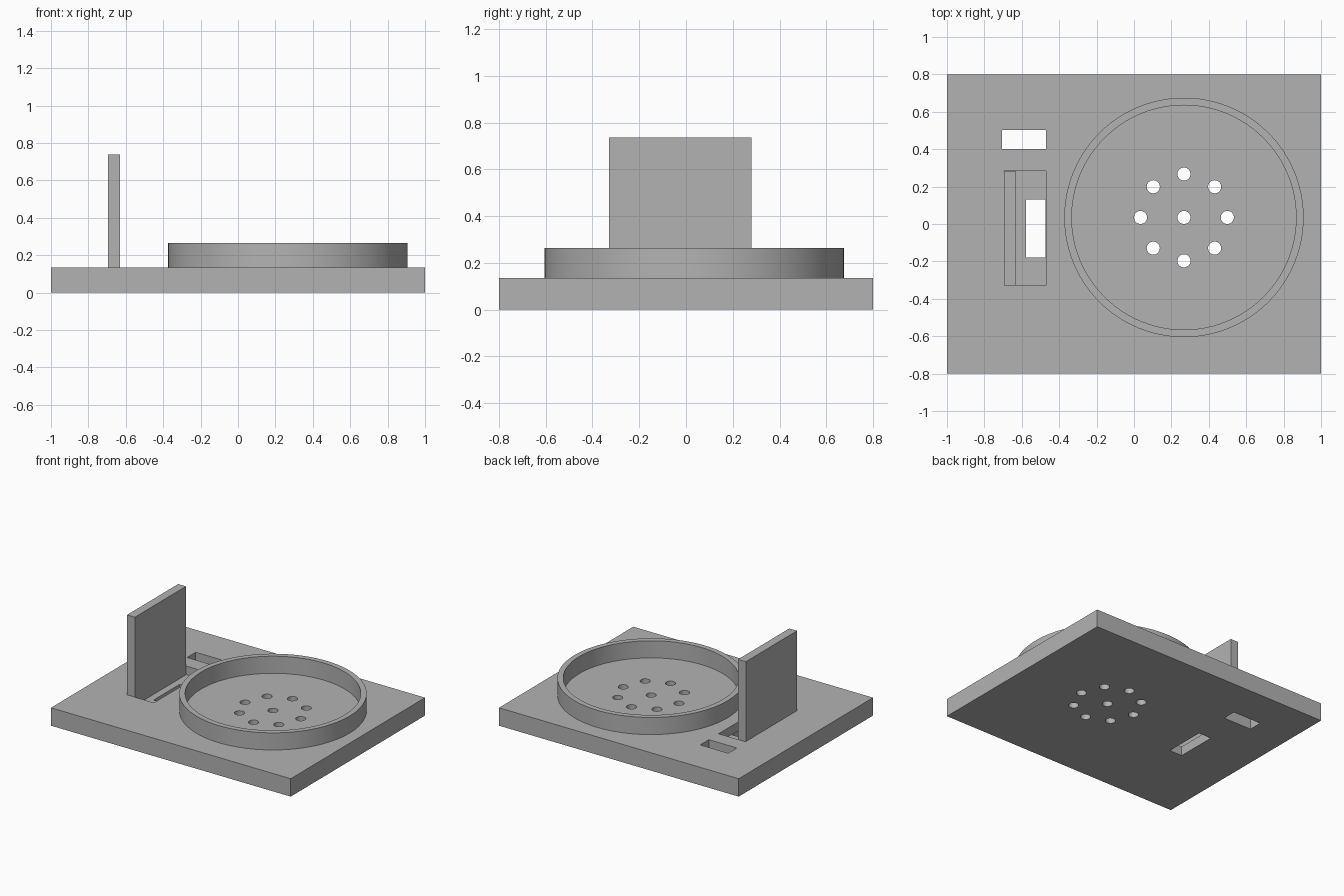
import bpy
import math

if "Cube" in bpy.data.objects:
    bpy.data.objects.remove(bpy.data.objects["Cube"], do_unlink=True)

TOP = 0.135          # top of the base plate
POCKET_Z = 0.07      # floor of the bracket pocket
DISH = (0.267, 0.035)

grey = bpy.data.materials.new("plain grey")
grey.use_nodes = True
grey.diffuse_color = (0.45, 0.45, 0.45, 1)
grey.node_tree.nodes["Principled BSDF"].inputs["Base Color"].default_value = (0.45, 0.45, 0.45, 1)


def box(name, x, y, z):
    """Box from three (low, high) ranges."""
    bpy.ops.mesh.primitive_cube_add(size=1, location=[sum(r) / 2 for r in (x, y, z)])
    ob = bpy.context.object
    ob.name = name
    ob.scale = [r[1] - r[0] for r in (x, y, z)]
    bpy.ops.object.transform_apply(location=False, rotation=False, scale=True)
    ob.data.materials.append(grey)
    return ob


def cylinder(name, centre, radius, z, sides):
    bpy.ops.mesh.primitive_cylinder_add(vertices=sides, radius=radius, depth=z[1] - z[0],
                                        location=(*centre, sum(z) / 2))
    ob = bpy.context.object
    ob.name = name
    ob.data.materials.append(grey)
    return ob


def cut(target, cutter):
    """Subtract the cutter and discard it."""
    mod = target.modifiers.new("cut", "BOOLEAN")
    mod.operation = "DIFFERENCE"
    mod.solver = "EXACT"
    mod.object = cutter
    bpy.context.view_layer.objects.active = target
    bpy.ops.object.modifier_apply(modifier=mod.name)
    bpy.data.objects.remove(cutter, do_unlink=True)


def smooth(ob):
    bpy.ops.object.select_all(action="DESELECT")
    ob.select_set(True)
    bpy.context.view_layer.objects.active = ob
    bpy.ops.object.shade_smooth_by_angle(angle=math.radians(30))


# Base plate with bracket pocket and two cable slots
plate = box("base_plate", (-1, 1), (-0.8, 0.8), (0, TOP))
through = (-0.1, 0.3)
cut(plate, box("pocket_cutter", (-0.695, -0.47), (-0.33, 0.283), (POCKET_Z, 0.3)))
cut(plate, box("pocket_slot_cutter", (-0.577, -0.472), (-0.18, 0.13), through))
cut(plate, box("back_slot_cutter", (-0.705, -0.47), (0.4, 0.503), through))

# Drain holes: one in the middle and a ring of eight
holes = [DISH]
for i in range(8):
    a = i * math.tau / 8
    holes.append((DISH[0] + 0.232 * math.cos(a), DISH[1] + 0.232 * math.sin(a)))
for centre in holes:
    cut(plate, cylinder("hole_cutter", centre, 0.035, through, 32))
smooth(plate)

# Round raised rim of the dish
rim = cylinder("dish_rim", DISH, 0.64, (TOP, 0.264), 96)
cut(rim, cylinder("rim_cutter", DISH, 0.6, (0, 0.4), 96))
smooth(rim)

# Upright panel standing in the pocket
box("upright_panel", (-0.695, -0.63), (-0.33, 0.28), (POCKET_Z, 0.737))
